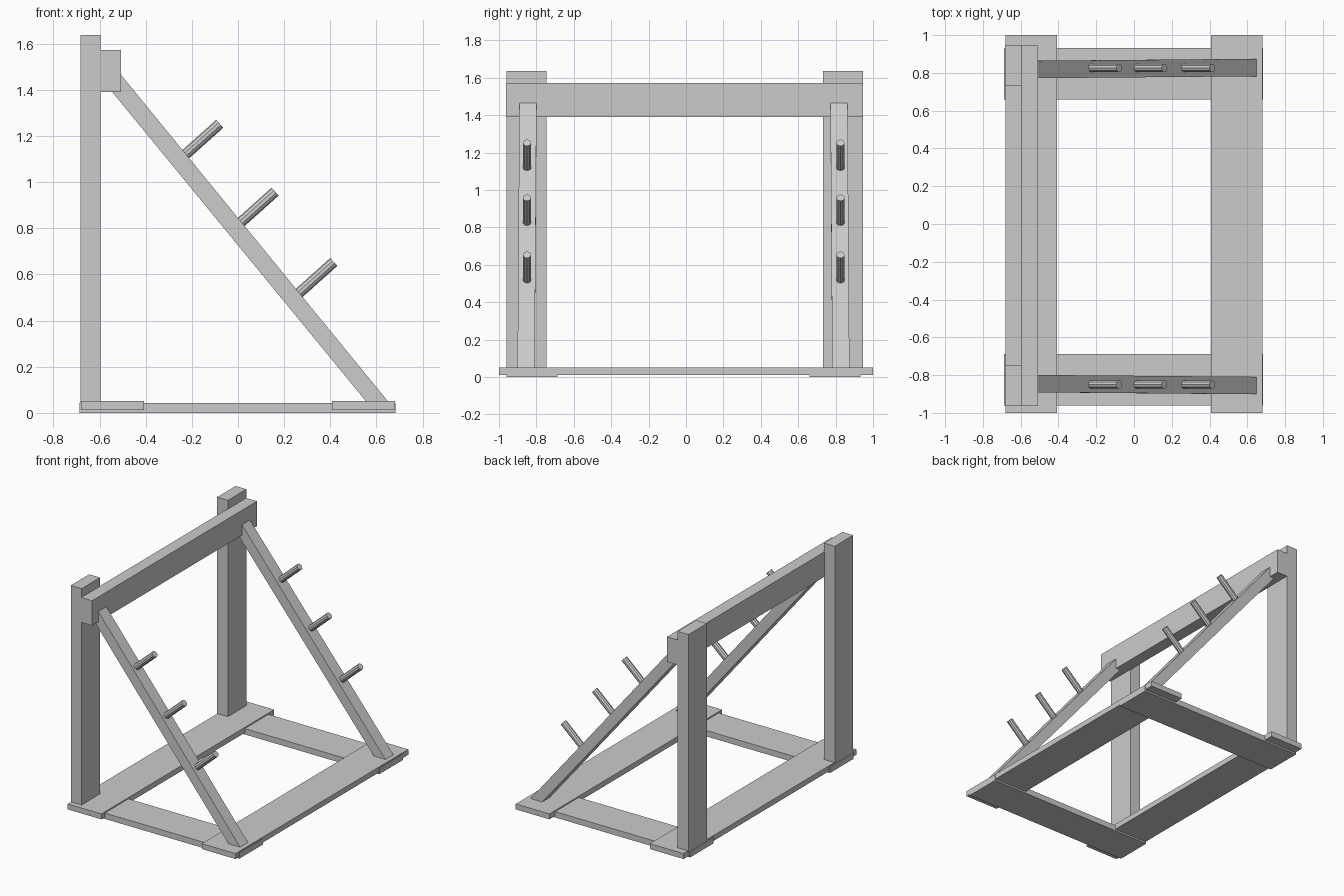
import bpy
from mathutils import Vector

if "Cube" in bpy.data.objects:
    bpy.data.objects.remove(bpy.data.objects["Cube"])


def mesh_object(name, verts, faces):
    me = bpy.data.meshes.new(name)
    me.from_pydata(verts, [], faces)
    me.update()
    ob = bpy.data.objects.new(name, me)
    bpy.context.collection.objects.link(ob)
    return ob


def beam(name, lower, upper):
    """Four-sided beam between two end quads."""
    faces = [(3, 2, 1, 0), (4, 5, 6, 7)]
    faces += [(i, (i + 1) % 4, (i + 1) % 4 + 4, i + 4) for i in range(4)]
    return mesh_object(name, lower + upper, faces)


def quad(x0, x1, y0, y1, z0, z1=None):
    """End quad; z may differ between its x0 and x1 edges."""
    z1 = z0 if z1 is None else z1
    return [(x0, y0, z0), (x1, y0, z1), (x1, y1, z1), (x0, y1, z0)]


def box(name, x0, x1, y0, y1, z0, z1):
    return beam(name, quad(x0, x1, y0, y1, z0), quad(x0, x1, y0, y1, z1))


def peg(name, tip, direction, length, radius):
    d = Vector(direction).normalized()
    bpy.ops.mesh.primitive_cylinder_add(vertices=10, radius=radius, depth=length,
                                        location=Vector(tip) - d * length / 2)
    ob = bpy.context.object
    ob.name = name
    ob.rotation_euler = d.to_track_quat('Z', 'Y').to_euler()


# Base frame: two wide boards along y, two lower boards along x
box("rear_base_board", -0.68, -0.407, -1, 1, 0.012, 0.052)
box("front_base_board", 0.407, 0.68, -1, 1, 0.012, 0.052)
box("left_base_board", -0.687, 0.683, -0.96, -0.687, 0, 0.043)
box("right_base_board", -0.687, 0.683, 0.66, 0.933, 0, 0.043)

# Uprights and top crossbeam
box("left_post", -0.683, -0.595, -0.96, -0.747, 0.04, 1.637)
box("right_post", -0.683, -0.595, 0.733, 0.947, 0.04, 1.637)
box("crossbeam", -0.598, -0.508, -0.963, 0.945, 1.39, 1.573)

# Sloping braces, each with three pegs
for side, y_low, y_top, y_peg in (("left", -0.855, -0.845, -0.85),
                                  ("right", 0.828, 0.818, 0.826)):
    beam(side + "_brace",
         quad(0.563, 0.658, y_low - 0.046, y_low + 0.046, 0.04),
         quad(-0.553, -0.515, y_top - 0.046, y_top + 0.046, 1.40, 1.475))
    for i, (x, z) in enumerate(((-0.079, 1.253), (0.161, 0.959), (0.415, 0.654))):
        peg(f"{side}_peg_{i + 1}", (x, y_peg, z), (0.745, 0, 0.667), 0.22, 0.023)
